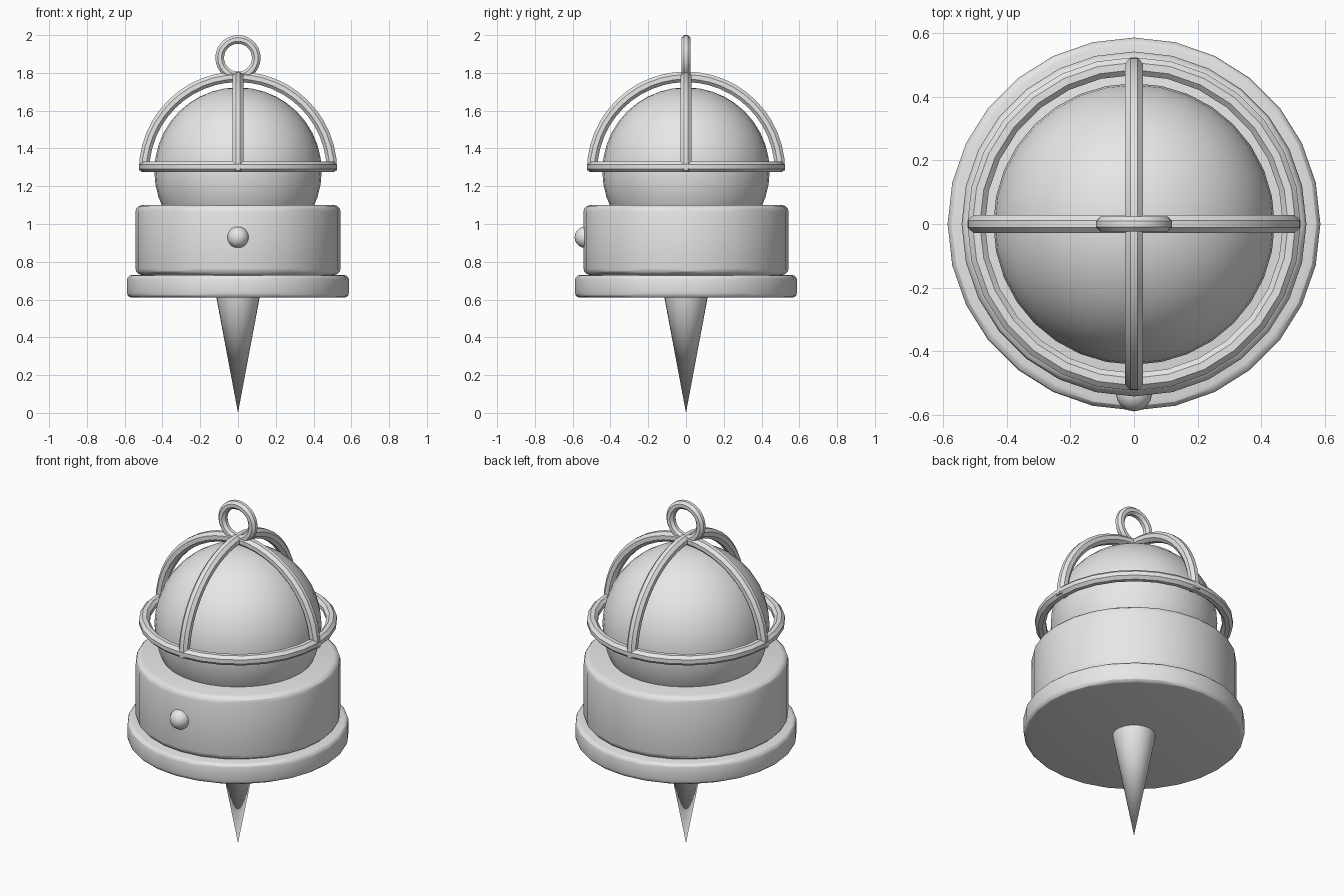
import bpy
import bmesh
import math
from mathutils import Matrix, Vector

if "Cube" in bpy.data.objects:
    bpy.data.objects.remove(bpy.data.objects["Cube"], do_unlink=True)

SIDES = 28
grey = bpy.data.materials.new("light_grey")
grey.use_nodes = True
grey.diffuse_color = (0.8, 0.8, 0.8, 1)
grey.node_tree.nodes["Principled BSDF"].inputs["Base Color"].default_value = (0.8, 0.8, 0.8, 1)


def finish(obj, name, angle=30):
    obj.name = name
    obj.data.materials.append(grey)
    bpy.ops.object.select_all(action="DESELECT")
    obj.select_set(True)
    bpy.context.view_layer.objects.active = obj
    bpy.ops.object.shade_smooth_by_angle(angle=math.radians(angle))
    return obj


def drum(name, radius, bottom, top, bevel):
    bpy.ops.mesh.primitive_cylinder_add(vertices=SIDES, radius=radius, depth=top - bottom,
                                        location=(0, 0, (bottom + top) / 2))
    obj = bpy.context.object
    mod = obj.modifiers.new("rounded_rims", "BEVEL")
    mod.width = bevel
    mod.segments = 3
    mod.limit_method = "ANGLE"
    mod.angle_limit = math.radians(40)
    bpy.ops.object.modifier_apply(modifier=mod.name)
    return finish(obj, name)


def ball(name, radius, location, segments, rings):
    bpy.ops.mesh.primitive_uv_sphere_add(segments=segments, ring_count=rings,
                                         radius=radius, location=location)
    return finish(bpy.context.object, name, 40)


def tube(name, major, minor, center, sweep, steps, turn=Matrix()):
    """Sweep an octagon around the y axis, upwards from +x, then turn it."""
    bm = bmesh.new()
    start = Matrix.Translation((major, 0, 0)) @ Matrix.Rotation(math.pi / 8, 4, "Z")
    bmesh.ops.create_circle(bm, segments=8, radius=minor / math.cos(math.pi / 8),
                            matrix=start, cap_ends=False)
    bmesh.ops.spin(bm, geom=bm.verts[:] + bm.edges[:], cent=Vector(), axis=(0, -1, 0),
                   angle=sweep, steps=steps)
    bmesh.ops.remove_doubles(bm, verts=bm.verts, dist=0.0005)
    bmesh.ops.holes_fill(bm, edges=[e for e in bm.edges if e.is_boundary], sides=8)
    bmesh.ops.recalc_face_normals(bm, faces=bm.faces)
    bm.transform(Matrix.Translation(center) @ turn)
    mesh = bpy.data.meshes.new(name)
    bm.to_mesh(mesh)
    bm.free()
    obj = bpy.data.objects.new(name, mesh)
    bpy.context.collection.objects.link(obj)
    return finish(obj, name)


# Ground spike
bpy.ops.mesh.primitive_cone_add(vertices=SIDES, radius1=0.118, radius2=0, depth=0.63,
                                location=(0, 0, 0.315), rotation=(math.pi, 0, 0))
finish(bpy.context.object, "spike")

# Base and housing
drum("base_plate", 0.587, 0.61, 0.73, 0.025)
drum("housing", 0.543, 0.73, 1.10, 0.035)
ball("button", 0.057, (0, -0.533, 0.93), 16, 10)

# Globe
ball("globe", 0.443, (0, 0, 1.28), 32, 20)

# Wire cage: horizontal hoop and two crossing arches
tube("cage_hoop", 0.497, 0.028, (0, 0, 1.303), 2 * math.pi, SIDES,
     Matrix.Rotation(math.pi / 2, 4, "X"))
for label, angle in (("side_arch", 0), ("front_arch", math.pi / 2)):
    tube(label, 0.497, 0.028, (0, 0, 1.282), math.pi, 24, Matrix.Rotation(angle, 4, "Z"))

# Hanging loop
tube("hanging_loop", 0.097, 0.023, (0, 0, 1.88), 2 * math.pi, SIDES)
